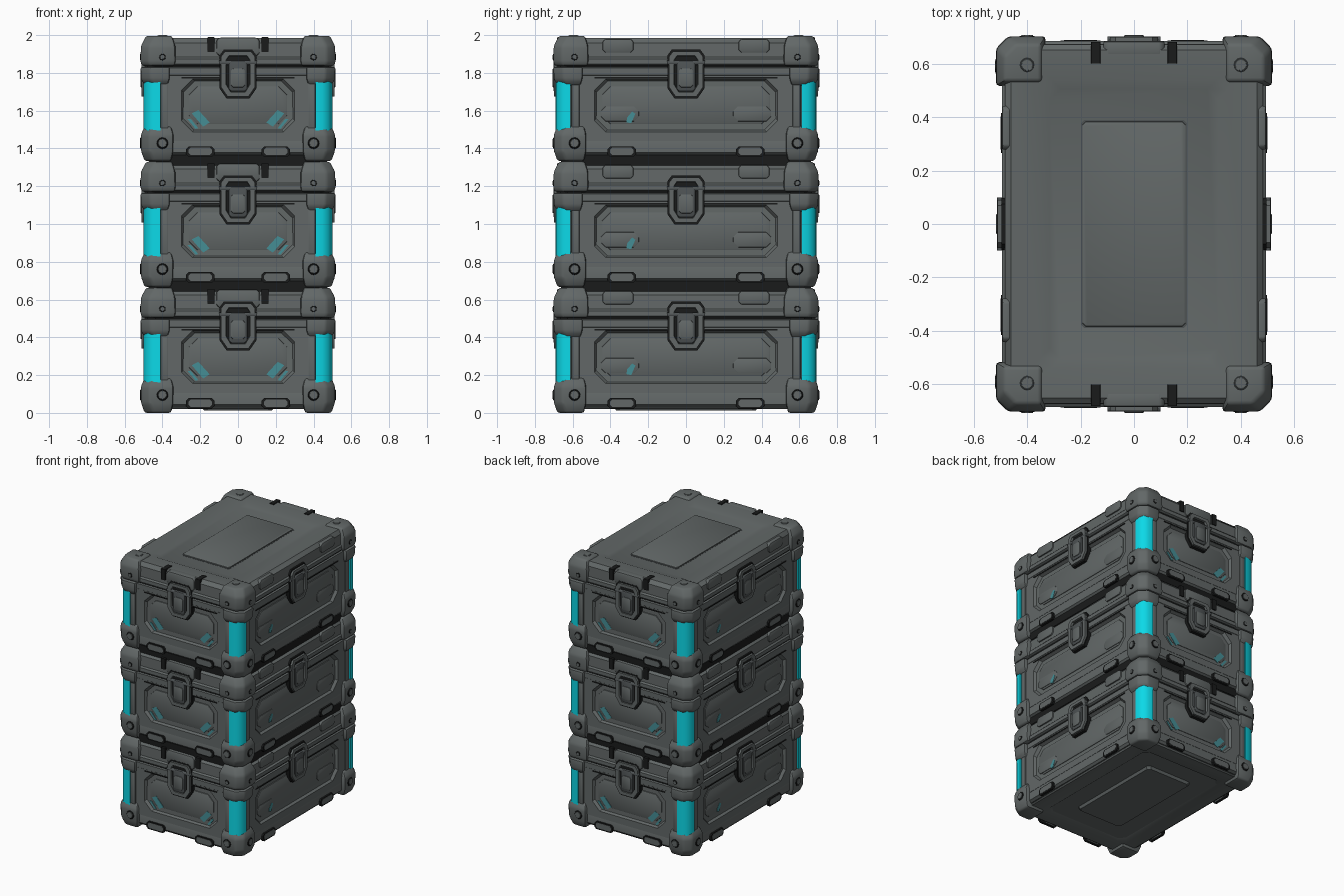
import bpy, bmesh, math
from mathutils import Matrix, Vector

if "Cube" in bpy.data.objects:
    bpy.data.objects.remove(bpy.data.objects["Cube"])


def material(name, color):
    mat = bpy.data.materials.new(name)
    mat.use_nodes = True
    mat.diffuse_color = (*color, 1)
    mat.node_tree.nodes["Principled BSDF"].inputs["Base Color"].default_value = (*color, 1)
    return mat


GREY = material("case grey", (0.122, 0.137, 0.136))
DARK = material("dark metal", (0.075, 0.085, 0.088))
BLACK = material("slot black", (0.01, 0.011, 0.011))
CYAN = material("light cyan", (0.004, 0.74, 0.86))
TEAL = material("faded teal", (0.06, 0.27, 0.3))

HALF_X, HALF_Y = 0.49, 0.68      # wall distances
HEIGHT = 2 / 3                   # height of one crate
parts = []


def finish(name, bm, mat, bevel=0.0, matrix=None):
    """Bevel, place and shade a mesh, then link it as one part."""
    bmesh.ops.recalc_face_normals(bm, faces=bm.faces)
    if bevel:
        edges = [e for e in bm.edges if len(e.link_faces) == 2 and e.calc_face_angle() > 0.4]
        bmesh.ops.bevel(bm, geom=edges, offset=bevel, segments=2, profile=0.5,
                        affect='EDGES', clamp_overlap=True)
    if matrix:
        bm.transform(matrix)
    bmesh.ops.recalc_face_normals(bm, faces=bm.faces)
    mesh = bpy.data.meshes.new(name)
    bm.to_mesh(mesh)
    bm.free()
    mesh.materials.append(mat)
    mesh.shade_smooth()
    mesh.set_sharp_from_angle(angle=math.radians(35))
    obj = bpy.data.objects.new(name, mesh)
    bpy.context.collection.objects.link(obj)
    parts.append(obj)


def loft(rings, closed=False):
    """Skin rings of points; cap the ends, or join them when closed."""
    bm = bmesh.new()
    rows = [[bm.verts.new(p) for p in ring] for ring in rings]
    n = len(rows[0])
    pairs = list(zip(rows, rows[1:])) + ([(rows[-1], rows[0])] if closed else [])
    for a, b in pairs:
        for i in range(n):
            bm.faces.new((a[i], a[(i + 1) % n], b[(i + 1) % n], b[i]))
    if not closed:
        bm.faces.new(rows[0])
        bm.faces.new(rows[-1])
    return bm


def octagon(hx, hy, cut, cx=0, cy=0):
    q = [(hx, hy - cut), (hx - cut, hy)]
    pts = q + [(-x, y) for x, y in reversed(q)]
    pts += [(-x, -y) for x, y in pts]
    return [(x + cx, y + cy) for x, y in pts]


def slab(name, steps, mat, cut=0.04):
    """Stacked plan outlines, each (inset from the wall, height)."""
    rings = [[(x, y, z) for x, y in octagon(HALF_X - i, HALF_Y - i, cut)] for i, z in steps]
    finish(name, loft(rings), mat)


def side_matrix(k):
    return Matrix.Rotation(k * math.pi / 2, 4, 'Z') @ Matrix.Translation(
        (0, -(HALF_X if k % 2 else HALF_Y), 0))


def plate(name, k, pts, inner, outer, mat, bevel=0.0):
    """Prism on wall k: outline in wall coordinates, depth outward."""
    rings = [[(u, -d, z) for u, z in pts] for d in (inner, outer)]
    finish(name, loft(rings), mat, bevel, side_matrix(k))


def frame(name, k, outline, hole, inner, outer, mat, slope=0.0):
    """Ring on wall k with a sloped opening."""
    cz = sum(z for _, z in hole) / len(hole)
    back = [(u - math.copysign(slope, u), z - math.copysign(slope, z - cz)) for u, z in hole]
    rings = [[(u, -d, z) for u, z in pts] for pts, d in
             ((outline, inner), (outline, outer), (hole, outer), (back, inner))]
    finish(name, loft(rings, True), mat, 0, side_matrix(k))


def bolt(name, place, direction, radius, mat, depth=0.008):
    bm = bmesh.new()
    bmesh.ops.create_cone(bm, cap_ends=True, segments=12, radius1=radius,
                          radius2=radius * 0.8, depth=depth)
    rot = Vector(direction).to_track_quat('Z', 'Y').to_matrix().to_4x4()
    finish(name, bm, mat, 0, Matrix.Translation(place) @ rot)


# Case shell: body core, lips on both sides of the seam, lid with raised panel
slab("body_core", [(.17, .035), (.15, .02), (.035, .02), (.02, .04), (.025, .47)], GREY)
slab("bottom_panel", [(.31, .012), (.3, .03)], GREY, .02)
slab("bottom_rail", [(.02, .03), (.006, .045), (.006, .105), (.018, .13)], GREY)
slab("body_lip", [(.02, .44), (.002, .455), (.002, .492), (.01, .497)], GREY)
slab("seam", [(.012, .485), (.012, .52)], BLACK)
slab("lid", [(.004, .507), (-.004, .514), (-.004, .54), (.006, .55), (.008, .625), (.03, .652),
             (.14, .65), (.175, .635)], GREY)
slab("lid_panel_groove", [(.291, .63), (.291, .636)], DARK, .012)
slab("lid_panel", [(.296, .63), (.298, .642), (.303, .645)], GREY, .012)

# Corners: guards at the bottom, top and lid, with a light column between
for sx in (-1, 1):
    for sy in (-1, 1):
        def corner(name, steps, size, cut, bevel):
            rings = []
            for inset, z in steps:
                x, y = .516 - inset, .702 - inset
                ix, iy = .516 - size + inset * .6, .702 - size + inset * .6
                plan = [(ix, iy), (x, iy), (x, y - cut), (x - cut, y), (ix, y)]
                rings.append([(sx * a, sy * b, z) for a, b in plan])
            finish(name, loft(rings), GREY, bevel)

        corner("bottom_guard", [(.022, 0), (.004, .05), (.002, .14), (.022, .185)],
               .175, .045, .012)
        corner("upper_guard", [(.022, .4), (.004, .43), (0, .498)], .155, .05, .01)
        corner("lid_guard", [(.006, .504), (0, .53), (.002, .61), (.03, .663)],
               .185, .045, .012)
        arc = [(.41, .612), (.499, .612), (.496, .645), (.477, .674), (.447, .689), (.41, .691)]
        rings = [[(sx * x, sy * y, z) for x, y in arc] for z in (.15, .43)]
        finish("corner_light", loft(rings), CYAN)
        for z, r in ((.095, .027), (.55, .014)):
            for mat, grow, lift in ((BLACK, .006, -.002), (GREY, 0, 0)):
                bolt("guard_bolt_end", (sx * .4, sy * (.702 + lift), z), (0, sy, 0), r + grow, mat)
                bolt("guard_bolt_side", (sx * (.516 + lift), sy * .59, z), (sx, 0, 0), r + grow, mat)
        bolt("lid_bolt_rim", (sx * .4, sy * .595, .661), (0, 0, 1), .031, DARK)
        bolt("lid_bolt", (sx * .4, sy * .595, .6627), (0, 0, 1), .026, GREY)

# Walls: octagonal panels, pads, markings and latches on all four sides
for k in range(4):
    long_side = k % 2 == 1
    half = .59 if long_side else .395
    panel = .485 if long_side else .3
    pad = .34 if long_side else .2
    outline = octagon(half, .18, .02, 0, .285)
    hole = octagon(panel, .14, .06, 0, .295)
    frame("panel_frame", k, outline, hole, -.03, -.004, GREY, .014)
    plate("panel_inset", k, octagon(panel - .04, .1, .045, 0, .295), -.03, -.018, GREY, .004)
    plate("lip_gasket", k, octagon(panel, .004, .002, 0, .441), -.01, 0, BLACK)
    for s in (-1, 1):
        # Posts beside the corner lights
        post = octagon(.02, .14, .008, s * (half - .005), .285)
        plate("light_post", k, post, -.03, .004, GREY, .004)
        # Raised feet along the lower edge
        plate("foot_trim", k, octagon(.075, .028, .014, s * pad, .05), -.01, .007, BLACK)
        plate("foot_pad", k, octagon(.062, .02, .012, s * pad, .052), -.01, .009, GREY)
        if long_side:
            plate("lid_pad", k, octagon(.082, .036, .015, s * .36, .61), -.03, .003, GREY, .006)
            plate("panel_block", k, octagon(.1, .04, .025, s * .35, .25), -.02, -.014, GREY, .003)
        else:
            # Hinge slots cut over the lid edge
            slot = octagon(.018, .04, .002, s * .143, .616)
            plate("lid_slot", k, slot, -.08, .001, BLACK)
        # Slanted worn markings
        if not long_side:
            for shift, drop, length in ((0, 0, 1), (-.04, -.03, .6)):
                x, z = -.2 + shift, .228 + drop
                mark = [(x - .045 * length, z + .024), (x - .01, z + .042 * length),
                        (x + .05 * length, z - .024), (x + .015, z - .046 * length)]
                plate("worn_mark", k, [(-s * u, v) for u, v in mark], -.02, -.016, TEAL)
        elif s < 0:
            mark = [(-.315, .205), (-.29, .2), (-.268, .25), (-.285, .262), (-.312, .23)]
            plate("worn_mark", k, mark, -.02, -.012, TEAL)
    if not long_side:
        plate("lid_bridge", k, octagon(.115, .048, .015, 0, .605), -.05, .004, GREY, .008)

    # Latch: backing, tapered bail, lever and hinge pin
    back = [(-.06, .33), (.06, .33), (.098, .385), (.098, .56), (.075, .59),
            (-.075, .59), (-.098, .56), (-.098, .385)]
    plate("latch_backing", k, back, -.03, .005, BLACK)
    bail = [(u * .92, .465 + (z - .465) * .92) for u, z in back]
    gap = [(u * .65, .465 + (z - .465) * .74) for u, z in back]
    frame("latch_bail", k, bail, gap, -.01, .02, GREY, .004)
    plate("latch_lever", k, octagon(.05, .082, .014, 0, .45), -.01, .022, DARK, .008)
    plate("latch_grip", k, octagon(.038, .05, .012, 0, .44), .01, .026, GREY, .004)
    bm = bmesh.new()
    bmesh.ops.create_cone(bm, cap_ends=True, segments=12, radius1=.012, radius2=.012, depth=.2)
    spin = Matrix.Translation((0, -.01, .52)) @ Matrix.Rotation(math.pi / 2, 4, 'Y')
    finish("latch_pin", bm, DARK, 0, side_matrix(k) @ spin)

# Stack two more crates on the first, with a dark spacer in each gap
crate = list(parts)
for level in (1, 2):
    base = level * HEIGHT
    slab(f"stack_spacer_{level}", [(.018, base - .024), (.018, base + .036)], BLACK)
    for part in crate:
        copy = part.copy()
        copy.name = f"{part.name.split('.')[0]}_crate_{level + 1}"
        copy.location.z = base
        bpy.context.collection.objects.link(copy)
